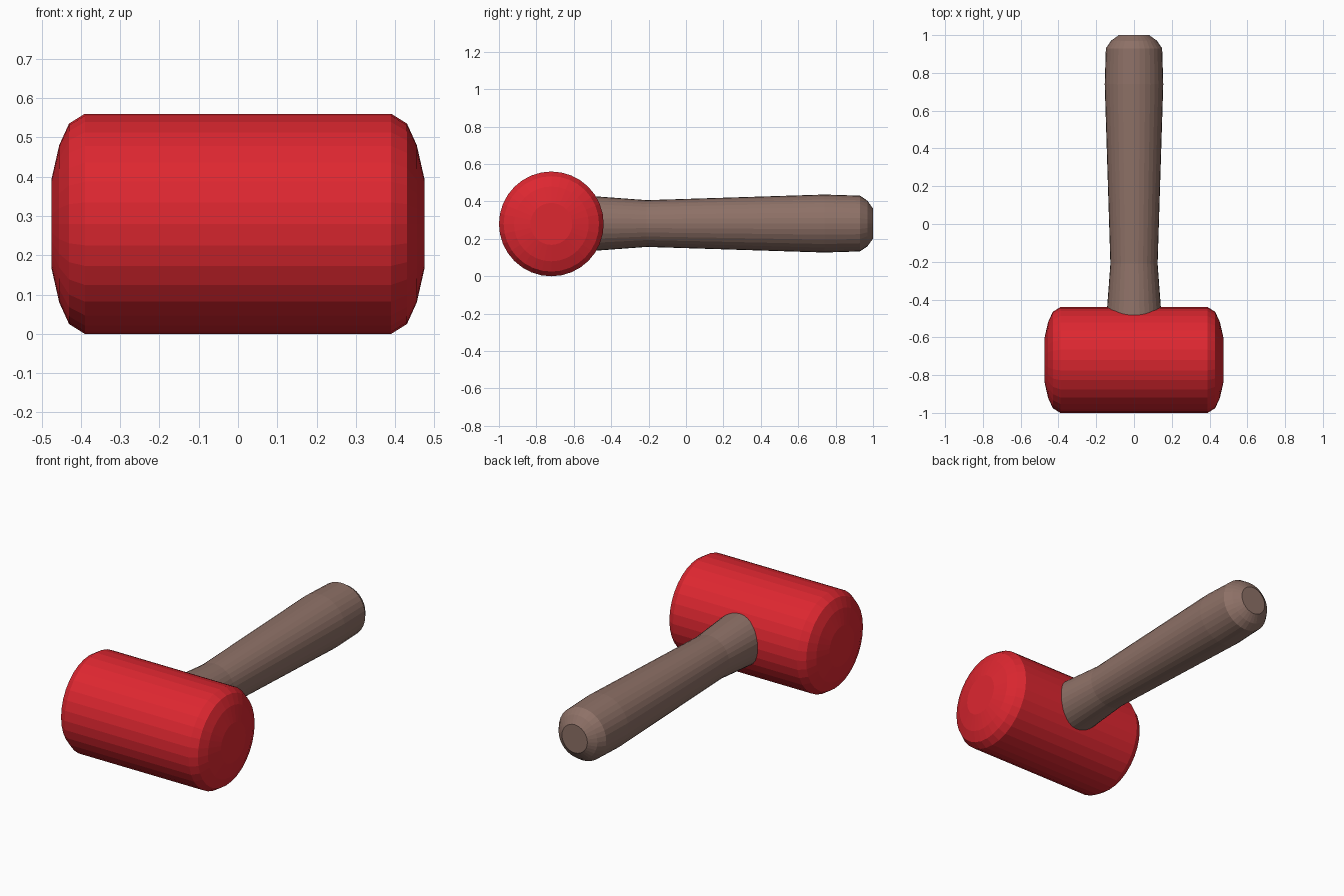
import bpy, bmesh, math
from mathutils import Matrix, Vector

if "Cube" in bpy.data.objects:
    bpy.data.objects.remove(bpy.data.objects["Cube"])

SIDES = 32


def material(name, color):
    mat = bpy.data.materials.new(name)
    mat.diffuse_color = color
    mat.use_nodes = True
    mat.node_tree.nodes["Principled BSDF"].inputs["Base Color"].default_value = mat.diffuse_color
    return mat


def lathe(name, profile, rotation, location, mat):
    """Revolve (position, radius) pairs around z, cap both ends, then place."""
    bm = bmesh.new()
    rings = []
    for h, r in profile:
        rings.append([bm.verts.new((r * math.cos(2 * math.pi * i / SIDES),
                                    r * math.sin(2 * math.pi * i / SIDES), h))
                      for i in range(SIDES)])
    for a, b in zip(rings, rings[1:]):
        for i in range(SIDES):
            j = (i + 1) % SIDES
            bm.faces.new((a[i], a[j], b[j], b[i]))
    bm.faces.new(rings[0][::-1])
    bm.faces.new(rings[-1])
    bm.transform(Matrix.Translation(Vector(location)) @ rotation)
    bmesh.ops.recalc_face_normals(bm, faces=bm.faces)
    mesh = bpy.data.meshes.new(name)
    bm.to_mesh(mesh)
    bm.free()
    mesh.materials.append(mat)
    obj = bpy.data.objects.new(name, mesh)
    bpy.context.collection.objects.link(obj)
    return obj


red = material("red_paint", (0.73, 0.02, 0.03, 1))
wood = material("brown_wood", (0.27, 0.165, 0.135, 1))

# Mallet head: barrel along x with rounded, domed ends
half = [(0.39, 0.28), (0.43, 0.255), (0.455, 0.2), (0.475, 0.112)]
head_profile = [(-x, r) for x, r in reversed(half)] + half
lathe("mallet_head", head_profile, Matrix.Rotation(math.pi / 2, 4, 'Y'),
      (0, -0.72, 0.28), red)

# Handle: along y, flared at the head, swelling towards a rounded butt
handle_profile = [(-0.52, 0.148), (-0.21, 0.125), (0.74, 0.155),
                  (0.93, 0.149), (0.97, 0.122), (1.0, 0.08)]
lathe("handle", handle_profile, Matrix.Rotation(-math.pi / 2, 4, 'X'),
      (0, 0, 0.282), wood)
